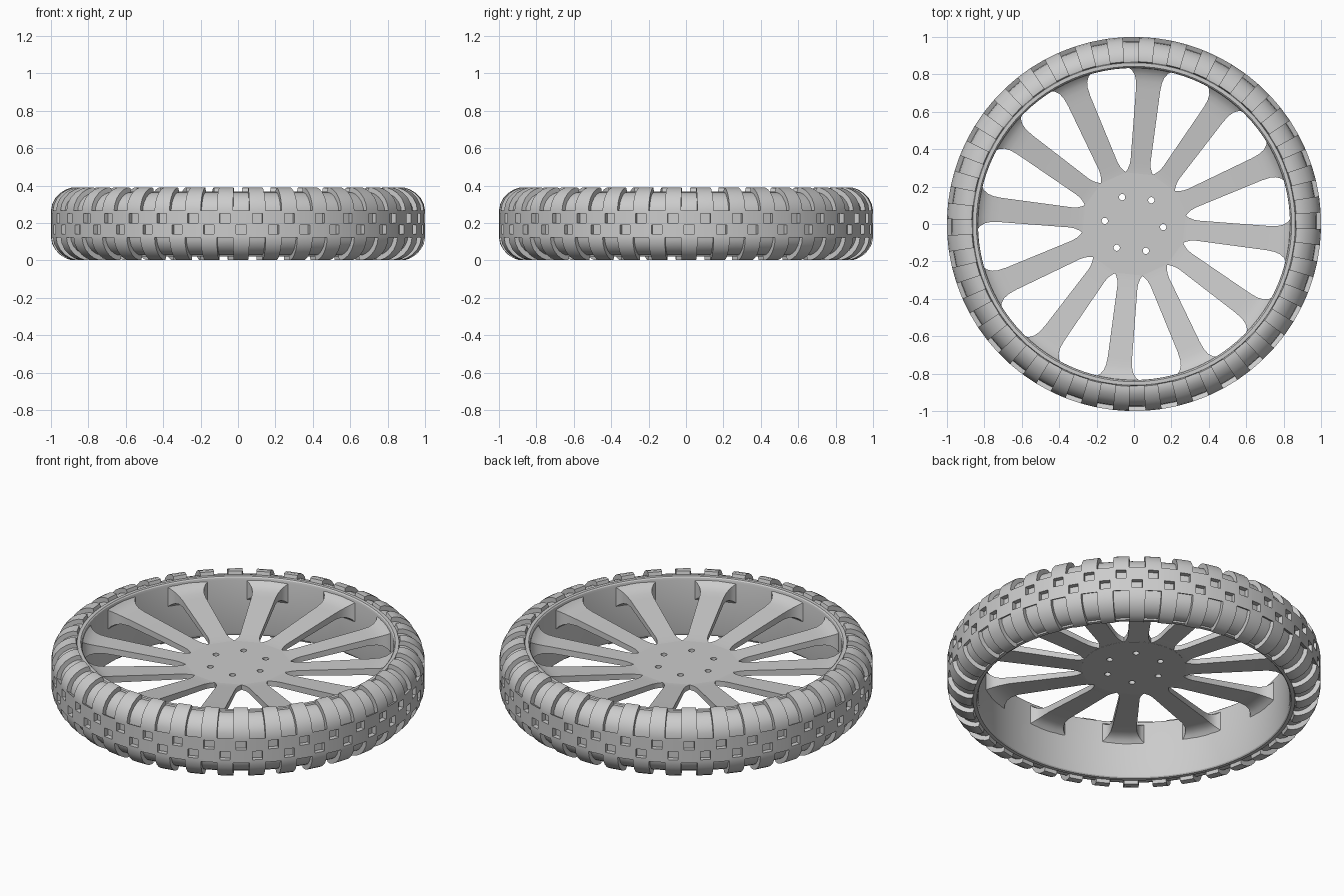
import bpy, bmesh
from math import sin, cos, pi, radians, hypot
from mathutils import Matrix, Vector

cube = bpy.data.objects.get("Cube")
if cube:
    bpy.data.objects.remove(cube)

grey = bpy.data.materials.new("plain grey")
grey.use_nodes = True
colour = (0.6, 0.6, 0.6, 1)
grey.diffuse_color = colour
grey.node_tree.nodes["Principled BSDF"].inputs["Base Color"].default_value = colour

MID = 0.195  # height of the wheel's middle plane


def finish(bm, name, angle=30):
    bmesh.ops.remove_doubles(bm, verts=bm.verts, dist=0.0002)
    bmesh.ops.recalc_face_normals(bm, faces=bm.faces)
    mesh = bpy.data.meshes.new(name)
    bm.to_mesh(mesh)
    bm.free()
    mesh.materials.append(grey)
    obj = bpy.data.objects.new(name, mesh)
    bpy.context.collection.objects.link(obj)
    bpy.ops.object.select_all(action="DESELECT")
    obj.select_set(True)
    bpy.context.view_layer.objects.active = obj
    bpy.ops.object.shade_smooth_by_angle(angle=radians(angle))
    return obj


def revolve(bm, profile, angles, closed):
    """Sweep (radius, z) points round z; return {(column, row): face}."""
    rings = [[bm.verts.new((r * cos(a), r * sin(a), z)) for r, z in profile]
             for a in angles]
    faces = {}
    rows = len(profile) if closed else len(profile) - 1
    for c, ring in enumerate(rings):
        nxt = rings[(c + 1) % len(rings)]
        for k in range(rows):
            j = (k + 1) % len(profile)
            faces[c, k] = bm.faces.new((ring[k], nxt[k], nxt[j], ring[j]))
    return faces


# Tyre: outer skin, mirrored about the middle plane
upper = [(1, 0.005), (1, 0.055), (1, 0.072), (0.994, 0.105), (0.977, 0.138),
         (0.95, 0.166), (0.92, 0.184), (0.89, 0.194), (0.868, 0.193), (0.86, 0.165)]
profile = [(r, MID - z) for r, z in reversed(upper)] + [(r, MID + z) for r, z in upper]
half = len(upper)

# Six columns per 10 degree tread pitch, so blocks and pits share edges
steps = (-2.5, -1.6, 1.6, 2.5, 3.4, 6.6)
angles = [radians(6 + 10 * p + s) for p in range(36) for s in steps]
bm = bmesh.new()
cells = revolve(bm, profile, angles, False)

# Grooves between shoulder blocks, and staggered pits in the middle band
cut = []
for (col, row), face in cells.items():
    kind = col % 6
    top_groove = row >= half + 2 and kind >= 3
    low_groove = row <= half - 4 and kind < 3
    top_pit = row == half and kind == 1
    low_pit = row == half - 2 and kind == 4
    if top_groove or low_groove or top_pit or low_pit:
        cut.append(face)
new = bmesh.ops.extrude_face_region(bm, geom=cut)["geom"]
bmesh.ops.delete(bm, geom=[f for f in cut if f.is_valid], context="FACES_ONLY")
for v in [g for g in new if isinstance(g, bmesh.types.BMVert)]:
    r = hypot(v.co.x, v.co.y)
    if r > 0.865:  # the bead edge stays put
        dr, dz = min(0.86 - r, 0), MID - v.co.z
        if abs(dz) < 0.06:
            dz = 0
        k = 0.027 / hypot(dr, dz)
        v.co.x *= (r + dr * k) / r
        v.co.y *= (r + dr * k) / r
        v.co.z += dz * k
finish(bm, "tyre")

# Rim: a plain barrel with a small lip at each edge
lip = [(0.834, 0.155), (0.837, 0.168), (0.843, 0.174), (0.862, 0.174), (0.872, 0.15)]
bm = bmesh.new()
revolve(bm, [(r, MID + z) for r, z in lip] + [(r, MID - z) for r, z in reversed(lip)],
        [i * pi / 48 for i in range(96)], True)
finish(bm, "rim")

# Hub: a disc with six bolt holes
bm = bmesh.new()


def loop(cx, cy, radius, count):
    ring = [bm.verts.new((cx + radius * cos(2 * pi * i / count),
                          cy + radius * sin(2 * pi * i / count), 0.22)) for i in range(count)]
    return [bm.edges.new((ring[i - 1], ring[i])) for i in range(count)]


edges = loop(0, 0, 0.28, 72)
for i in range(6):
    a = radians(60 * i - 6)
    edges += loop(0.157 * cos(a), 0.157 * sin(a), 0.017, 16)
bmesh.ops.triangle_fill(bm, edges=edges, use_beauty=True, normal=(0, 0, 1))
new = bmesh.ops.extrude_face_region(bm, geom=bm.faces[:])["geom"]
bmesh.ops.translate(bm, vec=(0, 0, 0.03),
                    verts=[g for g in new if isinstance(g, bmesh.types.BMVert)])
finish(bm, "hub")

# Spoke stations: radius, half width, underside z, top z
stations = [(0.262, 0.078, 0.2205, 0.2495), (0.285, 0.066, 0.221, 0.251),
            (0.31, 0.057, 0.224, 0.254), (0.34, 0.054, 0.227, 0.258),
            (0.72, 0.065, 0.27, 0.308), (0.765, 0.07, 0.268, 0.315),
            (0.795, 0.08, 0.261, 0.324), (0.82, 0.098, 0.247, 0.337),
            (0.838, 0.125, 0.225, 0.355)]


def spoke(bm, angle):
    turn = Matrix.Rotation(angle, 3, "Z")
    loops = []
    for r, w, low, high in stations:
        # the flared end follows the round barrel
        x = r if r < 0.8 else (r * r - w * w) ** 0.5 + 0.004
        corners = ((r, -w * 0.5, low), (x, -w, low), (x, -w, high), (r, -w * 0.5, high),
                   (r, w * 0.5, high), (x, w, high), (x, w, low), (r, w * 0.5, low))
        loops.append([bm.verts.new(turn @ Vector(c)) for c in corners])
    for a, b in zip(loops, loops[1:]):
        for i in range(8):
            bm.faces.new((a[i - 1], a[i], b[i], b[i - 1]))
    bm.faces.new(loops[0])
    bm.faces.new(loops[-1])


for i in range(12):
    bm = bmesh.new()
    spoke(bm, radians(24 + 30 * i))
    finish(bm, f"spoke_{i + 1}", 40)
